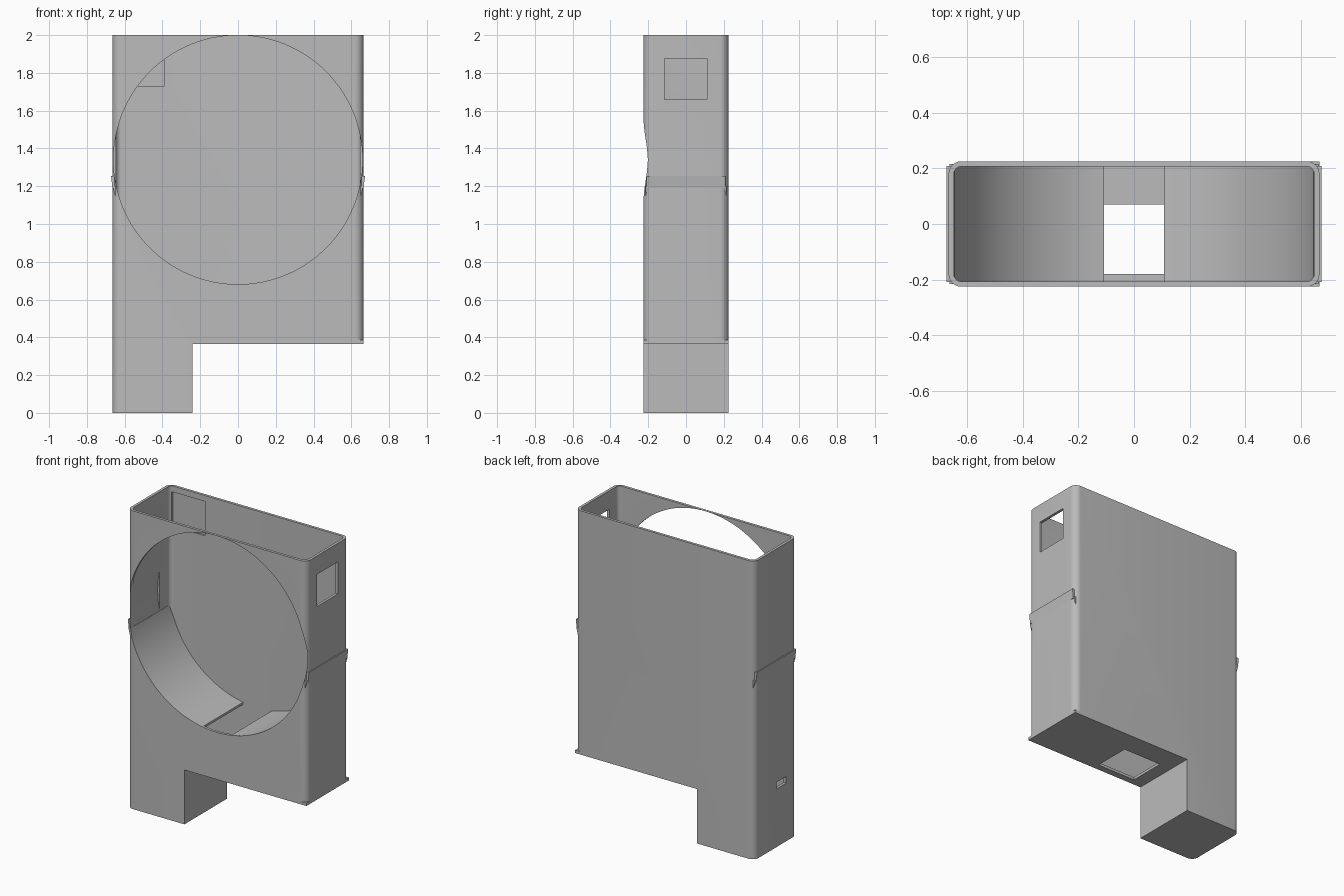
import bpy
import bmesh
import math

if "Cube" in bpy.data.objects:
    bpy.data.objects.remove(bpy.data.objects["Cube"], do_unlink=True)

grey = bpy.data.materials.new("light grey plastic")
grey.use_nodes = True
colour = (0.5, 0.5, 0.5, 1)
grey.diffuse_color = colour
grey.node_tree.nodes["Principled BSDF"].inputs["Base Color"].default_value = colour

W, D, WALL = 0.665, 0.225, 0.018
STEP_X, STEP_Z = -0.24, 0.365
RING_Z, RING_R = 1.34, 0.659


def prism(name, points, start, end, axis):
    """Extrude a 2D outline along z, or along y for an x-z outline."""
    bm = bmesh.new()
    place = (lambda p, t: (p[0], p[1], t)) if axis == "z" else (lambda p, t: (p[0], t, p[1]))
    face = bm.faces.new([bm.verts.new(place(p, start)) for p in points])
    grown = bmesh.ops.extrude_face_region(bm, geom=[face])["geom"]
    move = (0, 0, end - start) if axis == "z" else (0, end - start, 0)
    bmesh.ops.translate(bm, vec=move, verts=[g for g in grown if isinstance(g, bmesh.types.BMVert)])
    bmesh.ops.recalc_face_normals(bm, faces=bm.faces)
    mesh = bpy.data.meshes.new(name)
    bm.to_mesh(mesh)
    bm.free()
    mesh.materials.append(grey)
    obj = bpy.data.objects.new(name, mesh)
    bpy.context.collection.objects.link(obj)
    return obj


def box(name, x, y, z):
    outline = [(x[0], y[0]), (x[1], y[0]), (x[1], y[1]), (x[0], y[1])]
    return prism(name, outline, z[0], z[1], "z")


def arc(cx, cy, r, a, b, steps):
    angles = [math.radians(a + (b - a) * i / steps) for i in range(steps + 1)]
    return [(cx + r * math.cos(t), cy + r * math.sin(t)) for t in angles]


def rounded(w, d, r):
    corners = [(1, 1), (-1, 1), (-1, -1), (1, -1)]
    points = []
    for i, (sx, sy) in enumerate(corners):
        points += arc(sx * (w - r), sy * (d - r), r, 90 * i, 90 * i + 90, 8)
    return points


def combine(obj, other, operation="DIFFERENCE"):
    other.hide_render = True
    mod = obj.modifiers.new("cut", "BOOLEAN")
    mod.operation, mod.solver, mod.object = operation, "EXACT", other
    bpy.context.view_layer.objects.active = obj
    bpy.ops.object.modifier_apply(modifier=mod.name)
    bpy.data.objects.remove(other, do_unlink=True)


# Outer casing with its stepped base and square-cornered base plate
casing = prism("casing", rounded(W, D, 0.045), 0, 2, "z")
combine(casing, box("step", (STEP_X, 1), (-1, 1), (-1, STEP_Z)))
combine(casing, box("base_plate", (0, W), (-D, D), (STEP_Z, STEP_Z + 0.02)), "UNION")

# Hollow interior, open at the top and following the step
hollow = prism("hollow", rounded(W - WALL, D - WALL, 0.03), WALL, 2.2, "z")
combine(hollow, box("inner_step", (STEP_X - WALL, 1), (-1, 1), (-1, STEP_Z + WALL)))
combine(casing, hollow)

# Round front opening, side window, floor hole, cable slot and shallow recess
ring = arc(0, RING_Z, RING_R, 0, 360, 128)[:-1]
combine(casing, prism("front_opening", ring, -0.4, 0.09, "y"))
combine(casing, box("window", (0.5, 0.8), (-0.115, 0.11), (1.66, 1.875)))
combine(casing, box("floor_hole", (-0.15, 0.135), (-0.18, 0.07), (0.3, 0.5)))
combine(casing, box("cable_slot", (-0.8, -0.6), (-0.11, -0.01), (0.39, 0.435)))
combine(casing, box("recess", (-0.635, -0.39), (0.1, 0.216), (1.73, 1.96)))

# Curved cradle in two halves, with a gap at the bottom
parts = [casing]
gap = math.degrees(math.asin(0.107 / RING_R))
for name, a, b in (("cradle_right", 192, 270 - gap), ("cradle_left", 270 + gap, 348)):
    outline = arc(0, RING_Z, RING_R, a, b, 40) + arc(0, RING_Z, RING_R + WALL, b, a, 40)
    parts.append(prism(name, outline, -D + 0.01, D - 0.01, "y"))

# Wedge-shaped catch on each side
for name, s in (("catch_left", 1), ("catch_right", -1)):
    outline = [(s * (W - 0.01), 1.255), (s * (W + 0.007), 1.255), (s * W, 1.19), (s * (W - 0.01), 1.19)]
    parts.append(prism(name, outline, -0.208, 0.208, "y"))

bpy.ops.object.select_all(action="DESELECT")
for part in parts:
    part.select_set(True)
bpy.context.view_layer.objects.active = casing
bpy.ops.object.shade_smooth_by_angle(angle=math.radians(30))
